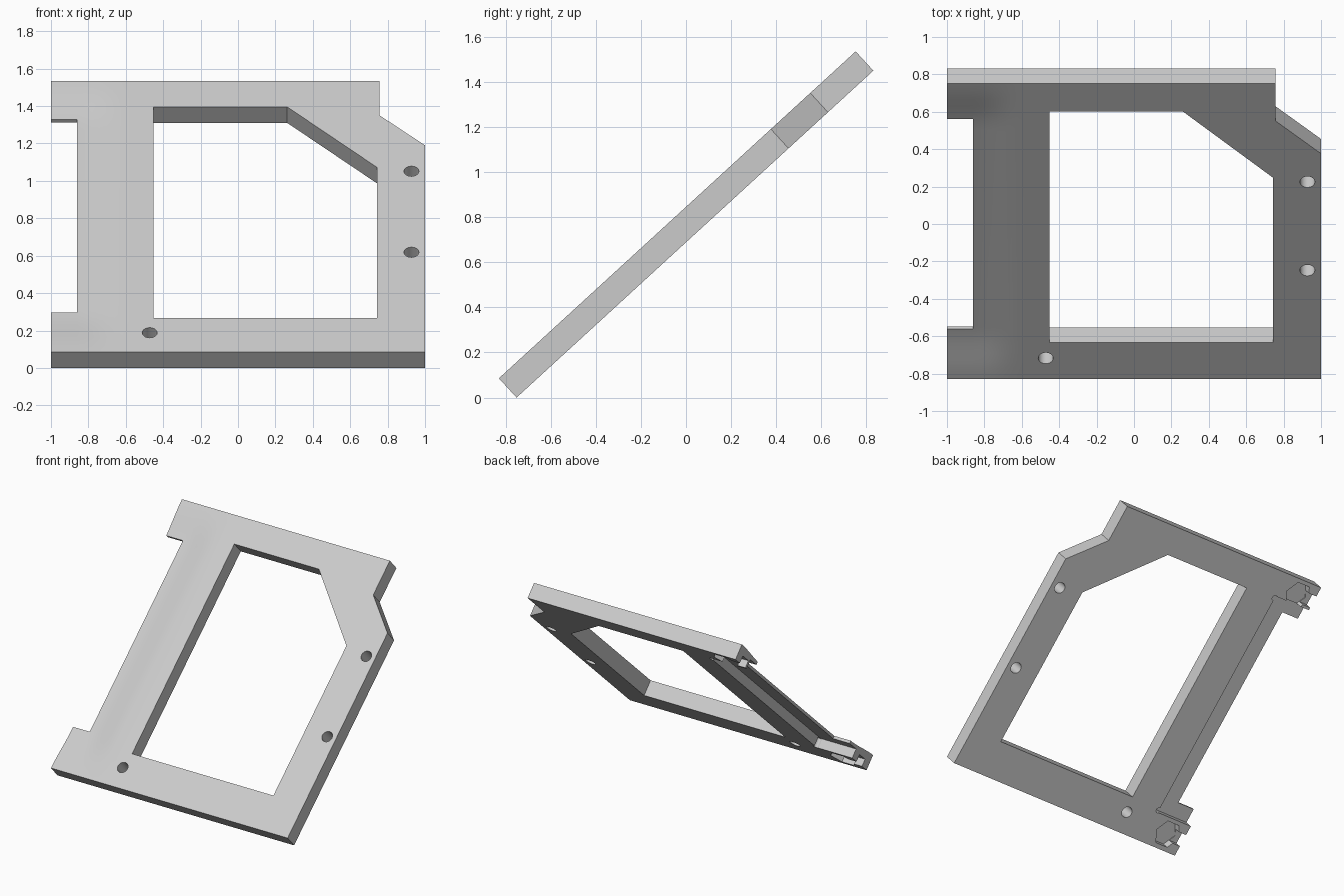
import bpy, bmesh, math

if "Cube" in bpy.data.objects:
    bpy.data.objects.remove(bpy.data.objects["Cube"], do_unlink=True)

LENGTH, THICK, TILT = 2.145, 0.116, math.radians(42.5)
SCOOP = 0.025          # depth of the hollow along the left rail
col = bpy.context.scene.collection

grey = bpy.data.materials.new("light grey")
grey.use_nodes = True
grey.diffuse_color = (0.6, 0.6, 0.6, 1)
bsdf = next(n for n in grey.node_tree.nodes if n.type == 'BSDF_PRINCIPLED')
bsdf.inputs["Base Color"].default_value = (0.6, 0.6, 0.6, 1)


def ease(t):
    t = min(max(t, 0), 1)
    return t * t * (3 - 2 * t)


def finish(bm, name):
    bmesh.ops.recalc_face_normals(bm, faces=bm.faces)
    me = bpy.data.meshes.new(name)
    bm.to_mesh(me)
    bm.free()
    ob = bpy.data.objects.new(name, me)
    col.objects.link(ob)
    return ob


def extrude(bm, faces, bottom):
    """Extrude faces down to a flat bottom."""
    new = bmesh.ops.extrude_face_region(bm, geom=faces, use_keep_orig=True)["geom"]
    for v in new:
        if isinstance(v, bmesh.types.BMVert):
            v.co.z = bottom


cutters = []


def cut(points, low=-0.2, high=0.3):
    """Prism cutter from a plan outline."""
    bm = bmesh.new()
    face = bm.faces.new([bm.verts.new((x, y, high)) for x, y in points])
    extrude(bm, [face], low)
    ob = finish(bm, "cutter")
    ob.hide_render = True
    cutters.append(ob)


def box(x0, x1, y0, y1):
    return [(x0, y0), (x1, y0), (x1, y1), (x0, y1)]


def ring(x, y, r, sides):
    return [(x + r * math.cos(math.tau * i / sides),
             y + r * math.sin(math.tau * i / sides)) for i in range(sides)]


# Plate with a shallow smooth hollow along the left rail
bm = bmesh.new()
xs = [-1, -0.93] + [-0.86 + 0.04 * i for i in range(8)] + [1]
ROWS = 36
rows = []
for j in range(ROWS + 1):
    y = LENGTH * j / ROWS
    fade = ease(min(y, LENGTH - y) / 0.33)
    rows.append([bm.verts.new((x, y, THICK - SCOOP * fade * ease((-0.6 - x) / 0.24)))
                 for x in xs])
top = [bm.faces.new((a[i], a[i + 1], b[i + 1], b[i]))
       for a, b in zip(rows, rows[1:]) for i in range(len(xs) - 1)]
extrude(bm, top, 0)
frame = finish(bm, "tilted_frame")

# Window, clipped corner and side notch
cut([(-0.452, 0.267), (0.742, 0.267), (0.742, 1.462), (0.262, 1.94), (-0.452, 1.94)])
cut([(0.757, 2.4), (0.757, 1.872), (1, 1.635), (1.2, 1.44), (1.2, 2.4)])
cut(box(-1.2, -0.86, 0.341, 1.866))

# Screw holes
for x, y in ((0.927, 1.43), (0.927, 0.789), (-0.472, 0.152)):
    cut(ring(x, y, 0.04, 32))

# Underside recess along the rail with drilled corners
cut(box(-1.2, -0.70, 0.235, 1.965), high=0.07)
for y in (0.25, 1.95):
    cut(ring(-0.70, y, 0.02, 16), high=0.069)

# Hexagonal pockets in the two tabs, open to the side
for y in (0.12, 2.03):
    cut(ring(-0.86, y, 0.1, 6), high=0.06)
    cut(box(-1.2, -0.87, y - 0.045, y + 0.045), high=0.055)

# Apply the cuts and remove the cutters
for c in cutters:
    m = frame.modifiers.new("cut", 'BOOLEAN')
    m.operation, m.solver, m.object = 'DIFFERENCE', 'EXACT', c
bpy.context.view_layer.update()
result = bpy.data.meshes.new_from_object(
    frame.evaluated_get(bpy.context.evaluated_depsgraph_get()))
frame.modifiers.clear()
frame.data = result
for c in cutters:
    bpy.data.objects.remove(c, do_unlink=True)

bm = bmesh.new()
bm.from_mesh(result)
bmesh.ops.dissolve_limit(bm, angle_limit=math.radians(0.1),
                         verts=bm.verts, edges=bm.edges)
bm.to_mesh(result)
bm.free()
result.materials.clear()
result.materials.append(grey)

# Lean the frame back and shade it
frame.location = (0, -0.751, 0)
frame.rotation_euler.x = TILT
bpy.ops.object.select_all(action='DESELECT')
frame.select_set(True)
bpy.context.view_layer.objects.active = frame
bpy.ops.object.shade_smooth_by_angle(angle=math.radians(30))
